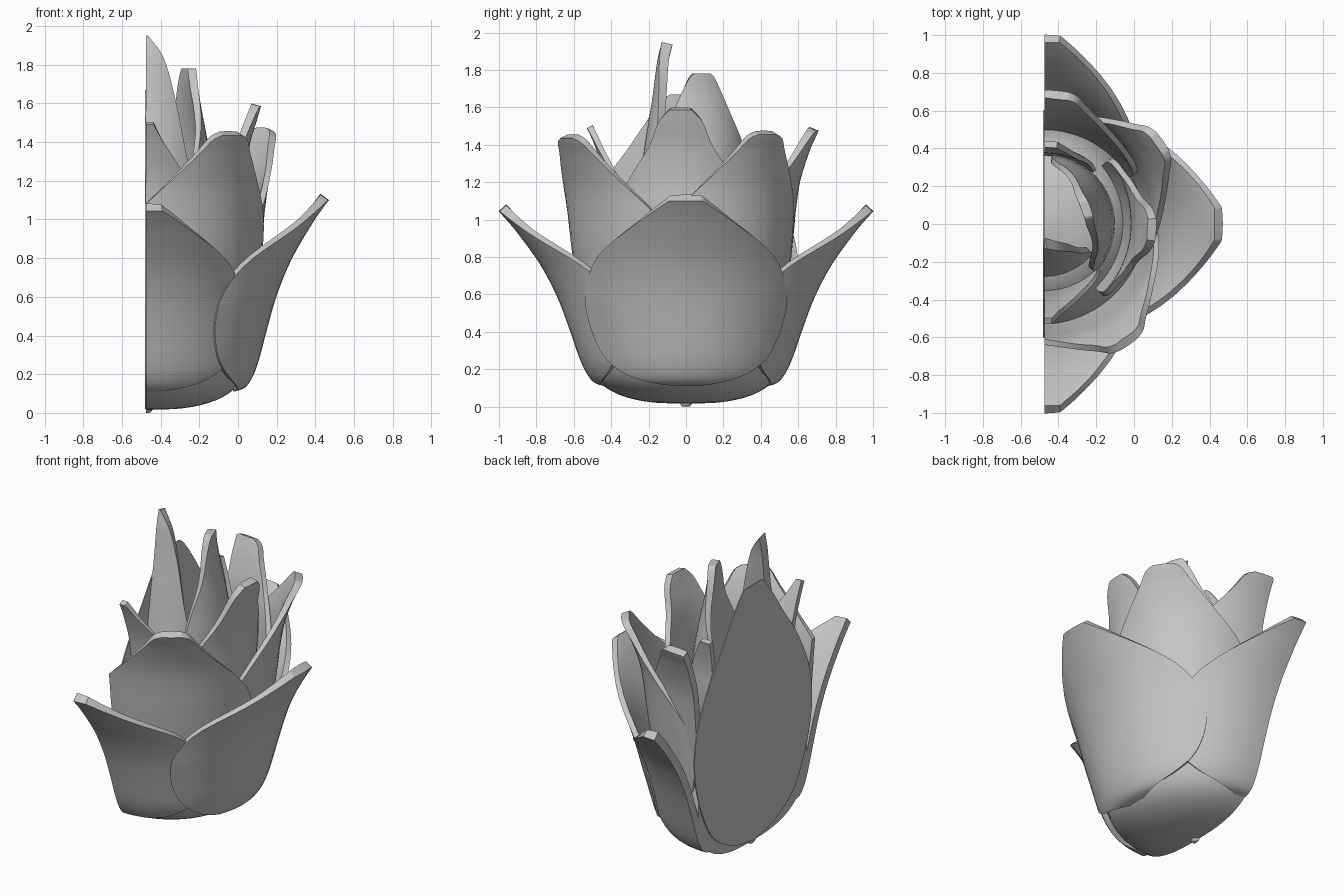
import bpy, bmesh
from math import sin, cos, pi, radians
from mathutils import Vector

cube = bpy.data.objects.get("Cube")
if cube:
    bpy.data.objects.remove(cube, do_unlink=True)

CUT = -0.475          # the bud is sliced in half on this plane
grey = bpy.data.materials.new("plain_grey")
grey.use_nodes = True
COLOUR = (0.56, 0.56, 0.56, 1)
grey.diffuse_color = COLOUR
grey.node_tree.nodes["Principled BSDF"].inputs["Base Color"].default_value = COLOUR


def finish(name, bm, cut=True):
    """Slice on the cut plane, cap the slice and make a smooth object."""
    if cut:
        geom = bm.verts[:] + bm.edges[:] + bm.faces[:]
        bmesh.ops.bisect_plane(bm, geom=geom, plane_co=(CUT, 0, 0),
                               plane_no=(-1, 0, 0), clear_outer=True)
        rim = [e for e in bm.edges if e.is_boundary]
        if rim:
            bmesh.ops.holes_fill(bm, edges=rim, sides=0)
    bmesh.ops.recalc_face_normals(bm, faces=bm.faces[:])
    mesh = bpy.data.meshes.new(name)
    bm.to_mesh(mesh)
    bm.free()
    mesh.materials.append(grey)
    obj = bpy.data.objects.new(name, mesh)
    bpy.context.collection.objects.link(obj)
    bpy.ops.object.select_all(action='DESELECT')
    obj.select_set(True)
    bpy.context.view_layer.objects.active = obj
    bpy.ops.object.shade_smooth_by_angle(angle=radians(40))


def smooth_path(points, steps=4):
    """Catmull-Rom curve through the points."""
    p = [Vector(q) for q in points]
    p = [2 * p[0] - p[1]] + p + [2 * p[-1] - p[-2]]
    path = []
    for a, b, c, d in zip(p, p[1:], p[2:], p[3:]):
        for k in range(steps):
            t = k / steps
            path.append(0.5 * (2 * b + (c - a) * t + (2 * a - 5 * b + 4 * c - d) * t * t
                               + (3 * b - a - 3 * c + d) * t ** 3))
    return path + [p[-2]]


def petal(name, angle, profile, thick=0.05, max_bend=0.58, columns=16):
    """Curved leaf; profile rows are (distance from axis, height, half width)."""
    bm = bmesh.new()
    turn = radians(angle)
    rows, depth = [], []
    for r, z, w in smooth_path(profile):
        bend = min(max(r, 0.33), max_bend)
        row = []
        for i in range(columns + 1):
            u = 2 * i / columns - 1
            a = u * max(w, 0.01) / bend
            x, y = r - bend + bend * cos(a), bend * sin(a)
            row.append(bm.verts.new((CUT + x * cos(turn) - y * sin(turn),
                                     x * sin(turn) + y * cos(turn), z)))
            depth.append(thick * (1 - 0.4 * u * u * min(1, w / 0.25)))
        rows.append(row)
    for low, high in zip(rows, rows[1:]):
        for i in range(columns):
            bm.faces.new((low[i], low[i + 1], high[i + 1], high[i]))
    # inner skin, thinner toward the side edges
    bm.normal_update()
    shift = {tuple(v.co): v.normal * d for v, d in zip(bm.verts, depth)}
    inner = bmesh.ops.extrude_face_region(bm, geom=bm.faces[:], use_keep_orig=True)["geom"]
    for v in inner:
        if isinstance(v, bmesh.types.BMVert):
            v.co -= shift[tuple(v.co)]
    finish(name, bm)


def lathe(name, profile, segments=48):
    bm = bmesh.new()
    verts = [bm.verts.new((CUT + max(p.x, 0), 0, p.y)) for p in smooth_path(profile)]
    edges = [bm.edges.new(pair) for pair in zip(verts, verts[1:])]
    bmesh.ops.spin(bm, geom=verts + edges, cent=(CUT, 0, 0), axis=(0, 0, 1),
                   angle=2 * pi, steps=segments)
    bmesh.ops.remove_doubles(bm, verts=bm.verts[:], dist=0.0005)
    finish(name, bm)


# Bud core with a small stem nub
lathe("core", [(0, 0.015), (0.2, 0.025), (0.36, 0.065), (0.47, 0.14), (0.53, 0.27),
               (0.55, 0.45), (0.47, 0.75), (0.3, 0.92), (0, 0.98)])
lathe("stem_nub", [(0, 0), (0.02, 0.002), (0.03, 0.015), (0.02, 0.04), (0, 0.04)], 16)

# Outer ring of wide petals, the side one overlapping its neighbours
OUTER = [(0.455, 0.11, 0.06), (0.51, 0.13, 0.2), (0.55, 0.185, 0.37), (0.585, 0.28, 0.51),
         (0.63, 0.45, 0.61), (0.68, 0.62, 0.63), (0.755, 0.8, 0.53), (0.86, 0.98, 0.27),
         (0.915, 1.06, 0.15), (0.945, 1.1, 0.09)]
petal("outer_petal_side", 0, OUTER, 0.055, 0.66)
LONG = [(r * (1 + 0.055 * z) - 0.025 * (1.1 - z), z * 0.945 + 0.005, w * 0.95)
        for r, z, w in OUTER]
for label, angle in (("front", -90), ("back", 90)):
    petal("outer_petal_" + label, angle, LONG, 0.055, 0.56)

# Middle ring of upright petals
MIDDLE = [(0.45, 0.2, 0.25), (0.55, 0.5, 0.48), (0.61, 0.85, 0.54), (0.635, 1.03, 0.44),
          (0.665, 1.18, 0.3), (0.72, 1.33, 0.17), (0.76, 1.41, 0.11), (0.772, 1.435, 0.06)]
for label, angle, grow, out, bend in (("front", -55, 0, 0.01, 0.58),
                                      ("side", 35, 0.02, 0.025, 0.5),
                                      ("back", 84, 0.04, -0.005, 0.58)):
    petal("middle_petal_" + label, angle,
          [(r - grow * z + out, z * (1 + grow * 0.7), w) for r, z, w in MIDDLE], 0.05, bend)

# Inner petals
petal("inner_petal_front", -90,
      [(0.36, 0.6, 0.35), (0.4, 1.0, 0.32), (0.43, 1.22, 0.21), (0.49, 1.4, 0.09),
       (0.53, 1.49, 0.04)], 0.035)
petal("inner_petal_side", -3,
      [(0.42, 0.6, 0.35), (0.5, 1.0, 0.41), (0.51, 1.2, 0.31), (0.535, 1.38, 0.18),
       (0.575, 1.52, 0.12), (0.594, 1.585, 0.06)])
petal("inner_petal_back", 86,
      [(0.36, 0.6, 0.3), (0.41, 1.0, 0.25), (0.41, 1.25, 0.15), (0.43, 1.4, 0.07),
       (0.44, 1.45, 0.04)], 0.035)

# Tall heart petals
petal("heart_petal_side", 20,
      [(0.38, 0.7, 0.35), (0.36, 1.1, 0.4), (0.33, 1.34, 0.32), (0.29, 1.54, 0.19),
       (0.265, 1.68, 0.115), (0.26, 1.76, 0.07), (0.26, 1.78, 0.045)], 0.05)
petal("heart_petal_front", -90,
      [(0.3, 0.7, 0.3), (0.26, 1.1, 0.28), (0.22, 1.4, 0.21), (0.18, 1.65, 0.15),
       (0.155, 1.84, 0.09), (0.13, 1.95, 0.01)], 0.06)

# Flat cut face closing the sliced side
HALF = [(0, 0.02), (0.2, 0.06), (0.4, 0.18), (0.52, 0.38), (0.595, 0.64),
        (0.58, 0.9), (0.46, 1.17), (0.31, 1.38), (0.18, 1.57), (0.1, 1.66), (0.05, 1.67)]
outline = smooth_path(HALF)
bm = bmesh.new()
loop = [(p.x, p.y) for p in outline] + [(-p.x, p.y) for p in reversed(outline[1:])]
face = bm.faces.new([bm.verts.new((CUT, y, z)) for y, z in loop])
slab = bmesh.ops.extrude_face_region(bm, geom=[face], use_keep_orig=True)["geom"]
for v in slab:
    if isinstance(v, bmesh.types.BMVert):
        v.co.x -= 0.006
finish("cut_face", bm, cut=False)
